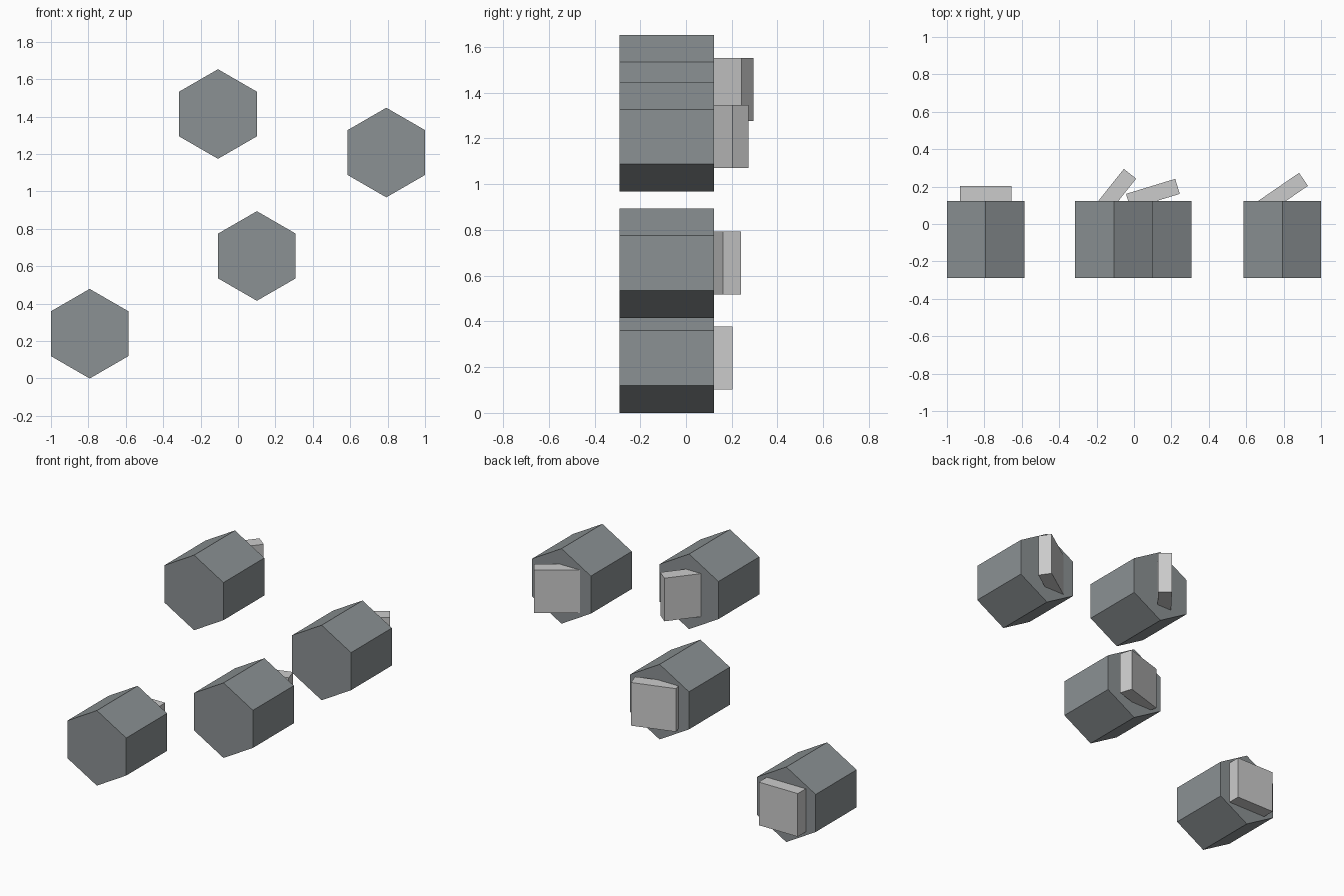
import bpy
from math import radians, pi

if "Cube" in bpy.data.objects:
    bpy.data.objects.remove(bpy.data.objects["Cube"])

# dark slate finish for the hexagonal panels
slate = bpy.data.materials.new("slate")
slate.diffuse_color = (0.26, 0.285, 0.295, 1)
slate.use_nodes = True
slate.node_tree.nodes["Principled BSDF"].inputs["Base Color"].default_value = slate.diffuse_color

HEX_R, Y_FRONT, Y_BACK = 0.2395, -0.29, 0.122
MOUNT_W, MOUNT_T, MOUNT_Y = 0.275, 0.084, 0.161


def hex_panel(name, x, z):
    # six-sided prism lying along y, point upwards
    bpy.ops.mesh.primitive_cylinder_add(
        vertices=6, radius=HEX_R, depth=Y_BACK - Y_FRONT,
        location=(x, (Y_FRONT + Y_BACK) / 2, z), rotation=(pi / 2, 0, 0))
    ob = bpy.context.object
    ob.name = name
    ob.data.materials.append(slate)


def back_mount(name, x, z, turn):
    # square plate swivelled about the vertical axis behind the panel
    bpy.ops.mesh.primitive_cube_add(
        size=1, location=(x, MOUNT_Y, z), rotation=(0, 0, radians(turn)))
    ob = bpy.context.object
    ob.name = name
    ob.scale = (MOUNT_W, MOUNT_T, MOUNT_W)


# centre x, centre z, mount swivel in degrees
for i, (x, z, turn) in enumerate([
        (-0.793, 0.2395, 0), (0.101, 0.655, 17),
        (0.793, 1.208, 34.5), (-0.107, 1.414, 51.5)], 1):
    hex_panel(f"hex_panel_{i}", x, z)
    back_mount(f"back_mount_{i}", x, z, turn)
